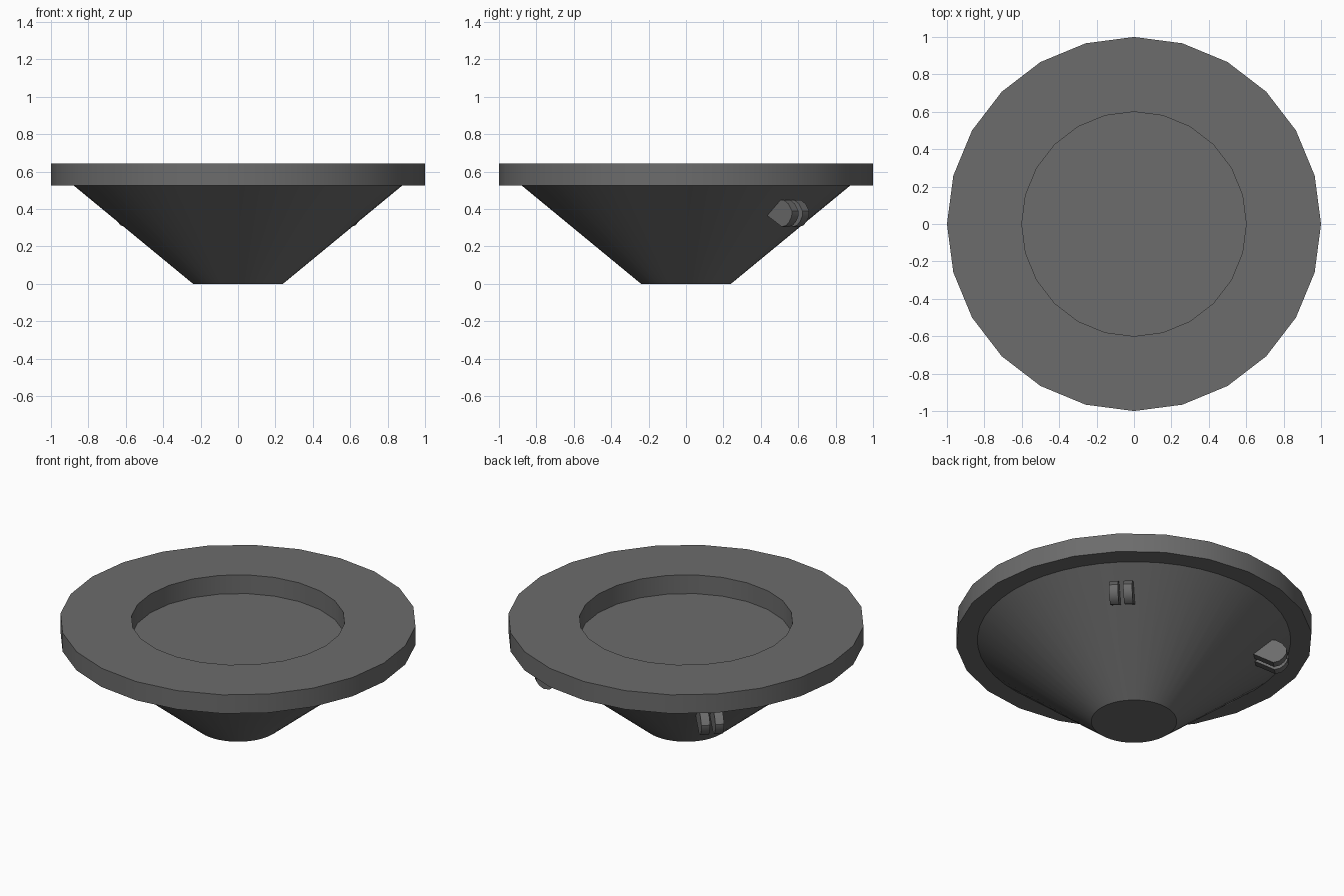
import bpy, bmesh, math
from mathutils import Matrix

if "Cube" in bpy.data.objects:
    bpy.data.objects.remove(bpy.data.objects["Cube"])

grey = bpy.data.materials.new("dark_grey")
grey.diffuse_color = (0.15, 0.15, 0.15, 1)
grey.use_nodes = True
grey.node_tree.nodes["Principled BSDF"].inputs["Base Color"].default_value = grey.diffuse_color


def finish(bm, name):
    bmesh.ops.recalc_face_normals(bm, faces=bm.faces)
    me = bpy.data.meshes.new(name)
    bm.to_mesh(me)
    bm.free()
    ob = bpy.data.objects.new(name, me)
    bpy.context.collection.objects.link(ob)
    me.materials.append(grey)
    bpy.ops.object.select_all(action='DESELECT')
    ob.select_set(True)
    bpy.context.view_layer.objects.active = ob
    bpy.ops.object.shade_smooth_by_angle(angle=math.radians(30))
    return ob


Z0, Z1 = 0.527, 0.643

# flat rim ring, open in the middle
bm = bmesh.new()
profile = [(0.6, Z0), (1.0, Z0), (1.0, Z1), (0.6, Z1)]
rings = [[bm.verts.new((r * math.cos(math.tau * i / 24), r * math.sin(math.tau * i / 24), z))
          for i in range(24)] for r, z in profile]
for a, b in zip(rings, rings[1:] + rings[:1]):
    for i in range(24):
        j = (i + 1) % 24
        bm.faces.new((a[i], a[j], b[j], b[i]))
finish(bm, "rim")

# tapering body, its top is the floor of the recess
bm = bmesh.new()
bmesh.ops.create_cone(bm, cap_ends=True, segments=48, radius1=0.24, radius2=0.88, depth=Z0,
                      matrix=Matrix.Translation((0, 0, Z0 / 2)))
finish(bm, "body")

# rounded plates in pairs on the two rear diagonals (profile in radius, height)
plate = [(0.62, 0.397), (0.79, 0.305), (0.822, 0.312), (0.846, 0.332), (0.864, 0.36),
         (0.866, 0.39), (0.839, 0.428), (0.803, 0.449), (0.70, 0.45)]
for side, angle in (("right", 45), ("left", 135)):
    for k, t in enumerate((-0.065, 0.015)):
        bm = bmesh.new()
        f = bm.faces.new([bm.verts.new((r, t, z)) for r, z in plate])
        ext = bmesh.ops.extrude_face_region(bm, geom=[f])["geom"]
        bmesh.ops.translate(bm, vec=(0, 0.05, 0),
                            verts=[g for g in ext if isinstance(g, bmesh.types.BMVert)])
        bmesh.ops.rotate(bm, verts=bm.verts, cent=(0, 0, 0),
                         matrix=Matrix.Rotation(math.radians(angle), 3, 'Z'))
        finish(bm, f"{side}_plate_{k + 1}")
